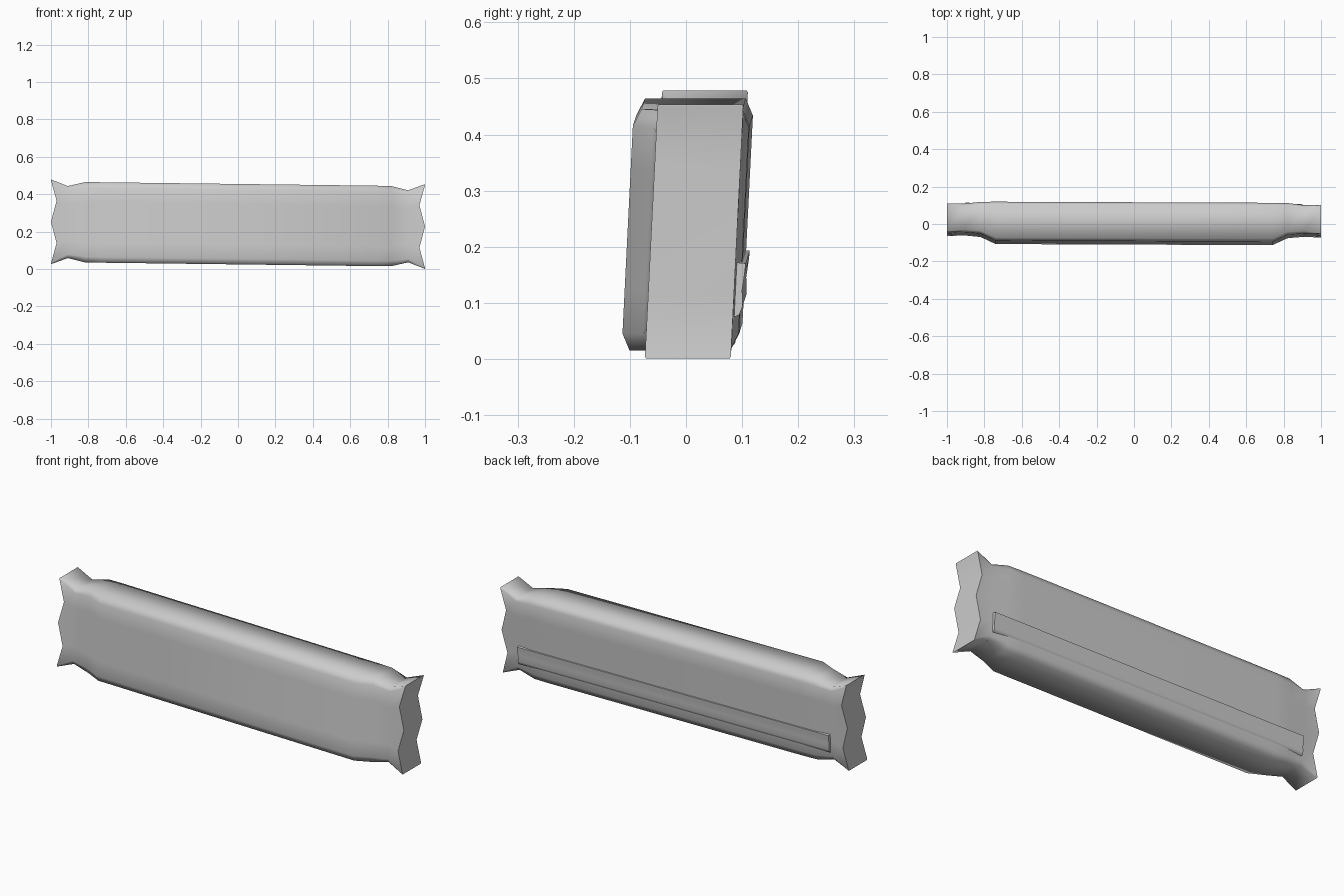
import bpy, bmesh, math

if "Cube" in bpy.data.objects:
    bpy.data.objects.remove(bpy.data.objects["Cube"])

# The whole pack leans slightly: drop along x, lean of y with height, small yaw
def place(x, y, z):
    return (x, y + 0.05 * z - 0.004 * x, 0.2395 + z - 0.0125 * x)

def finish(name, bm, angle):
    bmesh.ops.recalc_face_normals(bm, faces=bm.faces)
    me = bpy.data.meshes.new(name)
    bm.to_mesh(me)
    bm.free()
    ob = bpy.data.objects.new(name, me)
    bpy.context.collection.objects.link(ob)
    bpy.ops.object.select_all(action='DESELECT')
    ob.select_set(True)
    bpy.context.view_layer.objects.active = ob
    bpy.ops.object.shade_smooth_by_angle(angle=math.radians(angle))
    return ob

# Wrapper cross-section: front column, top, back column, bottom (chamfered)
def section(h, y0, y1, c, d):
    col = [-(h - d), -h / 2, 0, h / 2, h - d]
    return ([(y0, z) for z in col] + [(y0 + c, h), (y1 - c, h)] +
            [(y1, z) for z in reversed(col)] + [(y1 - c, -h), (y0 + c, -h)])

# Stations from the middle outwards: x, half height, front y, back y, chamfer
half = [(0.74, 0.215, -0.101, 0.107, 0.014, 0.03),
        (0.82, 0.214, -0.064, 0.106, 0.014, 0.03),
        (0.91, 0.1925, -0.056, 0.096, 0.012, 0.02),
        (1.00, 0.2265, -0.058, 0.095, 0.002, 0.004)]
stations = [(-s[0],) + s[1:] for s in reversed(half)] + half

bm = bmesh.new()
rings = []
for x, *dims in stations:
    ring = []
    for y, z in section(*dims):
        # zigzag cut at the crimped ends
        notch = 0.03 if abs(x) == 1 and abs(abs(z) - dims[0] / 2) < 0.01 else 0
        ring.append(bm.verts.new(place(x - math.copysign(notch, x), y, z)))
    rings.append(ring)
n = len(rings[0])
for a, b in zip(rings, rings[1:]):
    for i in range(n):
        j = (i + 1) % n
        bm.faces.new((a[i], a[j], b[j], b[i]))
# End caps: strips spanning front to back
for r in (rings[0], rings[-1]):
    for i in range(4):
        bm.faces.new((r[i], r[i + 1], r[10 - i], r[11 - i]))
    bm.faces.new((r[4], r[5], r[6], r[7]))
    bm.faces.new((r[0], r[11], r[12], r[13]))
finish("wrapper_body", bm, 75)

# Folded seam flap along the back
profile = [(0.092, -0.155), (0.106, -0.150), (0.111, -0.135), (0.109, -0.105),
           (0.112, -0.075), (0.113, -0.058), (0.092, -0.056)]
bm = bmesh.new()
ends = [[bm.verts.new(place(x, y, z)) for y, z in profile] for x in (-0.9, 0.9)]
for i in range(len(profile)):
    j = (i + 1) % len(profile)
    bm.faces.new((ends[0][i], ends[0][j], ends[1][j], ends[1][i]))
for e in ends:
    bm.faces.new(e)
finish("back_seam_flap", bm, 60)
